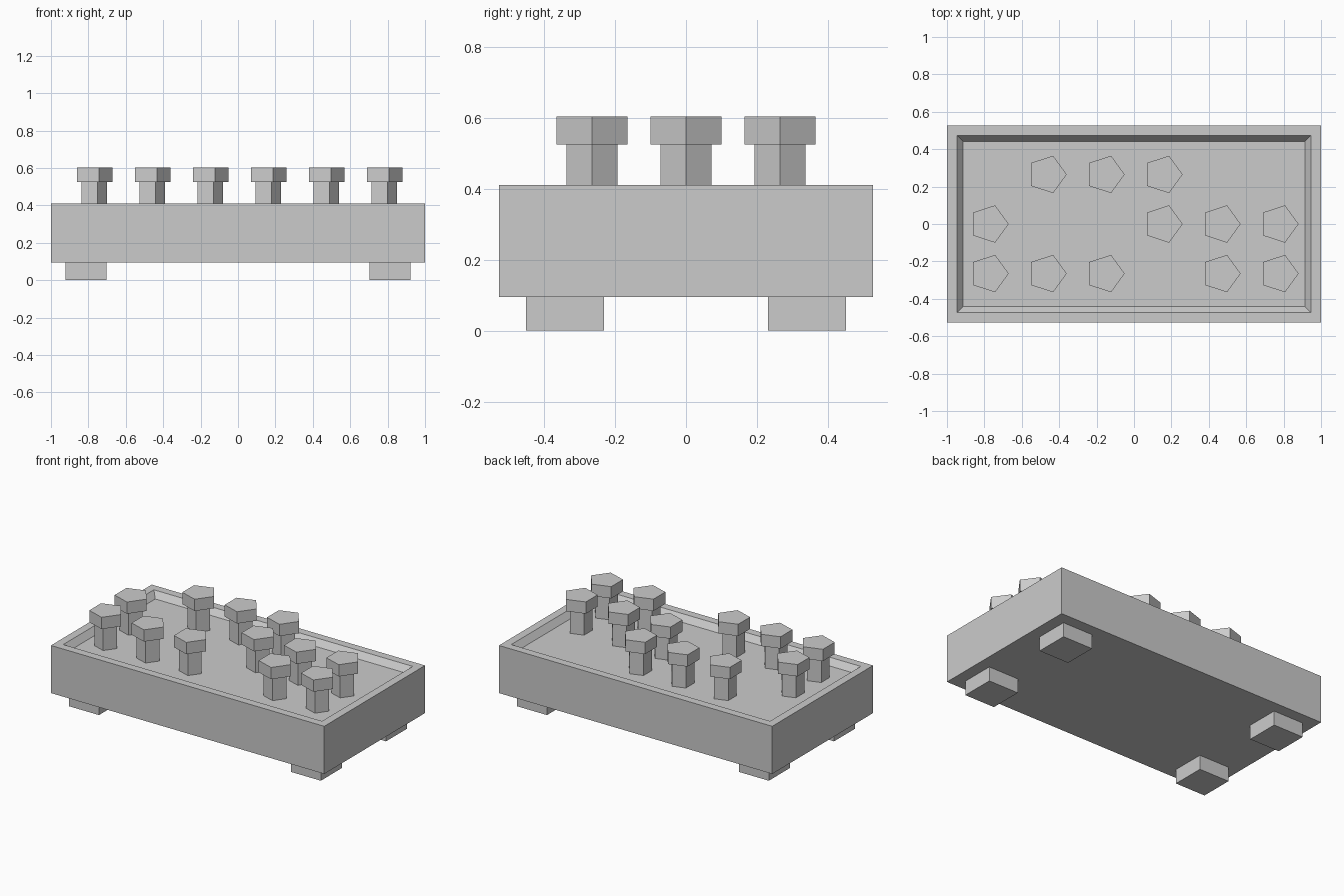
import bpy
import bmesh
from math import pi
from mathutils import Matrix, Vector

cube = bpy.data.objects.get("Cube")
if cube:
    bpy.data.objects.remove(cube, do_unlink=True)

grey = bpy.data.materials.new("light_grey")
grey.use_nodes = True
grey.diffuse_color = (0.6, 0.6, 0.6, 1)
grey.node_tree.nodes["Principled BSDF"].inputs["Base Color"].default_value = (0.6, 0.6, 0.6, 1)

BASE, TOP = 0.095, 0.41
RECESS = 0.04
HEAD_BOTTOM, HEAD_TOP = 0.525, 0.603


def finish(name, bm):
    mesh = bpy.data.meshes.new(name)
    bm.to_mesh(mesh)
    bm.free()
    mesh.materials.append(grey)
    obj = bpy.data.objects.new(name, mesh)
    bpy.context.collection.objects.link(obj)
    return obj


def add_box(bm, centre, size):
    matrix = Matrix.Translation(centre) @ Matrix.Diagonal((*size, 1))
    bmesh.ops.create_cube(bm, size=1, matrix=matrix)


def add_prism(bm, x, y, bottom, top, radius):
    """Five-sided column with one corner pointing to +x."""
    ring = [Vector((x, y, bottom)) + Matrix.Rotation(2 * pi * i / 5, 3, 'Z') @ Vector((radius, 0, 0))
            for i in range(5)]
    face = bm.faces.new([bm.verts.new(p) for p in reversed(ring)])
    up = bmesh.ops.extrude_face_region(bm, geom=[face], use_keep_orig=True)["geom"]
    verts = [g for g in up if isinstance(g, bmesh.types.BMVert)]
    bmesh.ops.translate(bm, vec=(0, 0, top - bottom), verts=verts)
    bmesh.ops.recalc_face_normals(bm, faces=bm.faces)


# Board: a block with a shallow sloped tray in its top
bm = bmesh.new()
add_box(bm, (0, 0, (BASE + TOP) / 2), (2, 1.054, TOP - BASE))
bm.normal_update()
top_face = max(bm.faces, key=lambda f: f.calc_center_median().z)
bmesh.ops.inset_region(bm, faces=[top_face], thickness=0.075)
bmesh.ops.inset_region(bm, faces=[top_face], thickness=0.045)
bmesh.ops.translate(bm, vec=(0, 0, -RECESS), verts=top_face.verts)
finish("board", bm)

# Feet
for side, sx in (("left", 1), ("right", -1)):
    for end, sy in (("front", -1), ("back", 1)):
        bm = bmesh.new()
        add_box(bm, (sx * 0.812, sy * 0.341, BASE / 2), (0.22, 0.22, BASE))
        finish(f"{end}_{side}_foot", bm)

# Pegs: one row per string, x marks a filled hole
rows = {"back": " xxx  ", "middle": "x  xxx", "front": "xxx xx"}
for (row, pattern), y in zip(rows.items(), (0.265, 0, -0.265)):
    for column, mark in enumerate(pattern):
        if mark == "x":
            x = (column - 2.5) * 0.31
            bm = bmesh.new()
            add_prism(bm, x, y, TOP - RECESS, HEAD_BOTTOM, 0.075)
            add_prism(bm, x, y, HEAD_BOTTOM, HEAD_TOP, 0.105)
            finish(f"{row}_peg_{column + 1}", bm)
